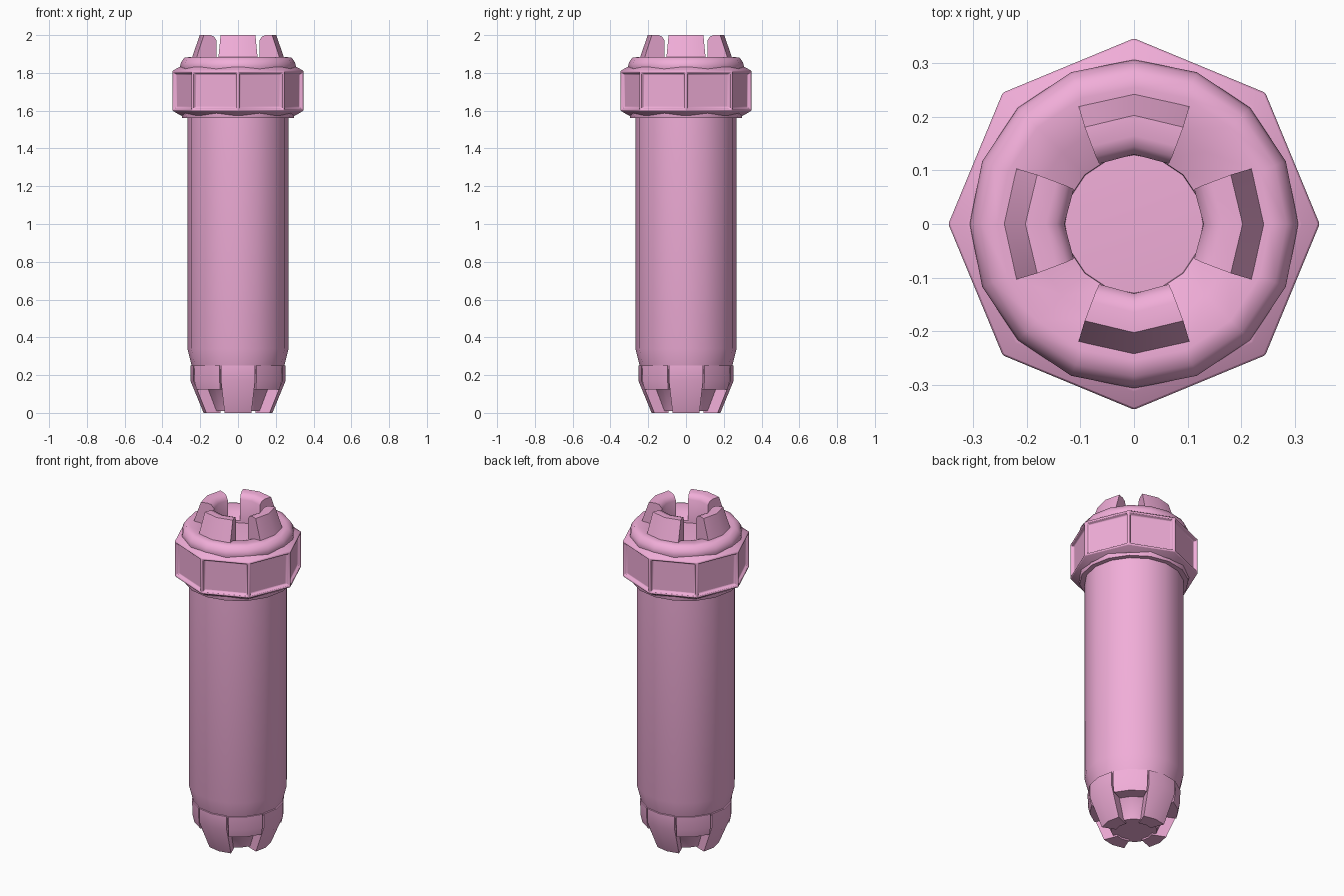
import bpy, bmesh
from math import sin, cos, radians, tau

if "Cube" in bpy.data.objects:
    bpy.data.objects.remove(bpy.data.objects["Cube"])

pink = bpy.data.materials.new("pink")
pink.diffuse_color = (0.88, 0.42, 0.69, 1)
pink.use_nodes = True
pink.node_tree.nodes["Principled BSDF"].inputs["Base Color"].default_value = pink.diffuse_color


def finish(name, bm, angle=35):
    bmesh.ops.recalc_face_normals(bm, faces=bm.faces)
    mesh = bpy.data.meshes.new(name)
    bm.to_mesh(mesh)
    bm.free()
    mesh.materials.append(pink)
    ob = bpy.data.objects.new(name, mesh)
    bpy.context.collection.objects.link(ob)
    bpy.ops.object.select_all(action='DESELECT')
    ob.select_set(True)
    bpy.context.view_layer.objects.active = ob
    bpy.ops.object.shade_smooth_by_angle(angle=radians(angle))
    return ob


def lathe(profile, sides):
    """Stack of regular polygons from (radius, z) points, capped at both ends."""
    bm = bmesh.new()
    rings = [[bm.verts.new((r * cos(tau * i / sides), r * sin(tau * i / sides), z))
              for i in range(sides)] for r, z in profile]
    for a, b in zip(rings, rings[1:]):
        for i in range(sides):
            j = (i + 1) % sides
            bm.faces.new((a[i], a[j], b[j], b[i]))
    bm.faces.new(rings[0])
    bm.faces.new(rings[-1])
    return bm


def wedge(name, profile, centre, steps=2):
    """Sweep a closed (radius, z, half_angle) outline around the axis."""
    bm = bmesh.new()
    cuts = []
    for s in range(steps + 1):
        t = 2 * s / steps - 1
        cuts.append([bm.verts.new((r * cos(radians(centre + t * h)),
                                   r * sin(radians(centre + t * h)), z))
                     for r, z, h in profile])
    n = len(profile)
    for a, b in zip(cuts, cuts[1:]):
        for i in range(n):
            j = (i + 1) % n
            bm.faces.new((a[i], a[j], b[j], b[i]))
    bm.faces.new(cuts[0])
    bm.faces.new(cuts[-1])
    return finish(name, bm, 40)


# Long barrel with its tapered lower core
finish("barrel", lathe([(0.125, 0.01), (0.17, 0.125), (0.225, 0.17), (0.245, 0.25),
                        (0.268, 0.34), (0.268, 1.58)], 16))

# Thin ring under the collar
finish("collar_seat", lathe([(0.295, 1.56), (0.30, 1.58), (0.30, 1.62)], 16))

# Octagonal collar with a recessed panel on each side
bm = lathe([(0.305, 1.575), (0.347, 1.60), (0.347, 1.81), (0.31, 1.832)], 8)
bm.normal_update()
bmesh.ops.recalc_face_normals(bm, faces=bm.faces)
panels = [f for f in bm.faces if abs(f.normal.z) < 0.01]
bmesh.ops.inset_individual(bm, faces=panels, thickness=0.012, depth=0)
bmesh.ops.inset_individual(bm, faces=panels, thickness=0.012, depth=-0.018)
collar = finish("collar", bm)
bevel = collar.modifiers.new("soft_edges", 'BEVEL')
bevel.width = 0.004
bevel.segments = 2

# Domed rim dipping into a central bowl
finish("top_rim", lathe([(0.30, 1.81), (0.307, 1.835), (0.302, 1.855), (0.285, 1.88),
                         (0.255, 1.885), (0.19, 1.872), (0.13, 1.845),
                         (0.125, 1.78), (0.07, 1.75), (0.01, 1.74)], 16), 50)

# Four prongs, four tip lobes and four pads between the lobes
prong = [(0.25, 1.86, 25), (0.203, 2.0, 27), (0.165, 2.0, 28.5), (0.145, 1.992, 29.5),
         (0.13, 1.97, 30), (0.13, 1.83, 30)]
lobe = [(0.10, 0.0, 24), (0.182, 0.0, 23), (0.252, 0.17, 21), (0.252, 0.25, 21), (0.10, 0.27, 21)]
pad = [(0.10, 0.125, 22), (0.24, 0.125, 22), (0.25, 0.17, 22), (0.252, 0.25, 22), (0.10, 0.25, 22)]
for k in range(4):
    wedge(f"prong_{k + 1}", prong, 90 * k)
    wedge(f"tip_lobe_{k + 1}", lobe, 90 * k)
    wedge(f"tip_pad_{k + 1}", pad, 90 * k + 45)
